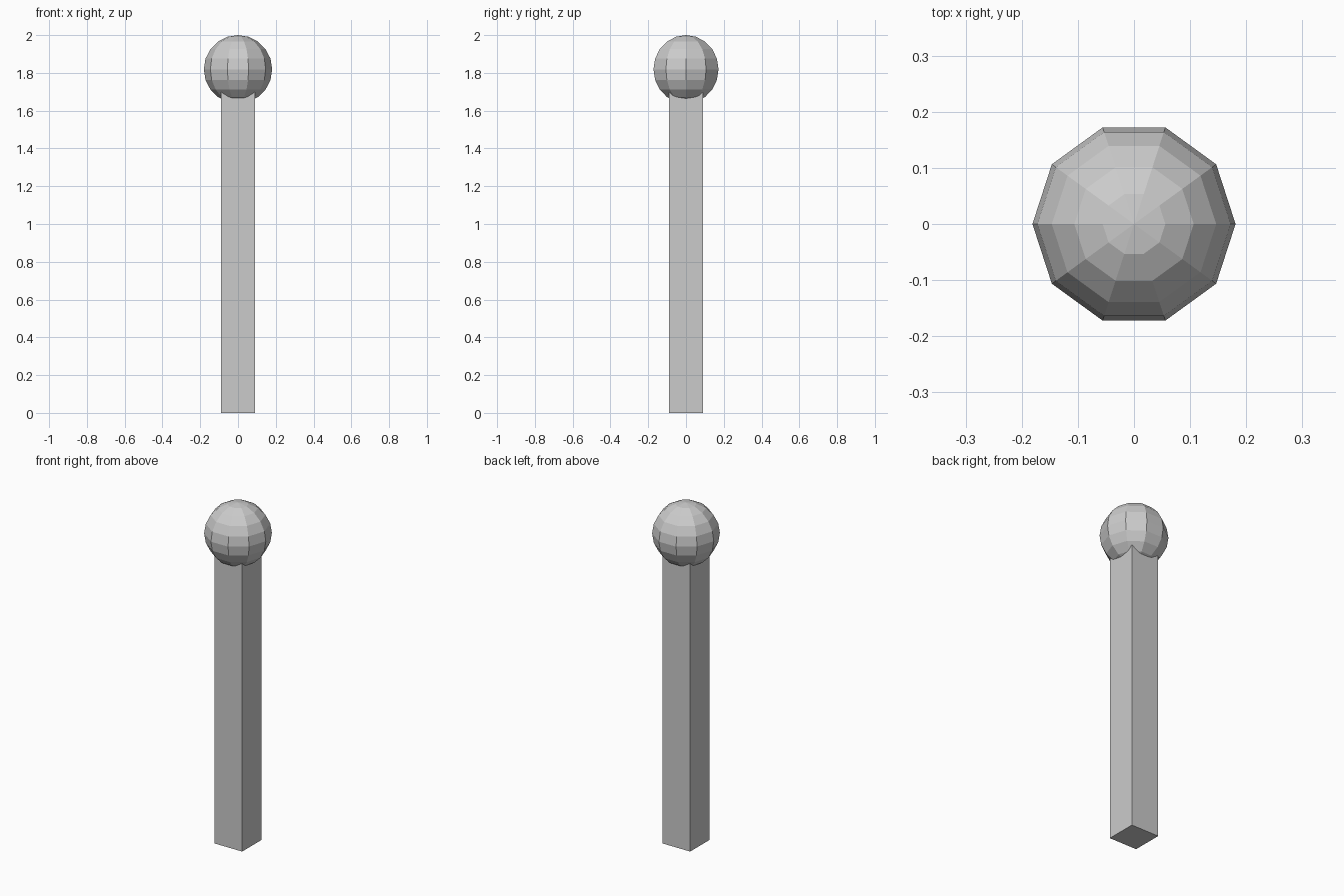
import bpy, bmesh
from math import sin, cos, pi, tau

if "Cube" in bpy.data.objects:
    bpy.data.objects.remove(bpy.data.objects["Cube"])

POST_W, RADIUS, CENTRE_Z = 0.18, 0.181, 1.819


def add_object(name, bm):
    bmesh.ops.recalc_face_normals(bm, faces=bm.faces)
    mesh = bpy.data.meshes.new(name)
    bm.to_mesh(mesh)
    bm.free()
    obj = bpy.data.objects.new(name, mesh)
    bpy.context.collection.objects.link(obj)
    return obj


# Square post, ending inside the ball
bm = bmesh.new()
bmesh.ops.create_cube(bm, size=1)
bmesh.ops.scale(bm, vec=(POST_W, POST_W, CENTRE_Z), verts=bm.verts)
bmesh.ops.translate(bm, vec=(0, 0, CENTRE_Z / 2), verts=bm.verts)
add_object("post", bm)

# Ten-sided ball finial, turned from a half circle so corners lie on the x axis
bm = bmesh.new()
profile = [bm.verts.new((RADIUS * sin(i * pi / 10), 0, CENTRE_Z + RADIUS * cos(i * pi / 10)))
           for i in range(11)]
edges = [bm.edges.new(pair) for pair in zip(profile, profile[1:])]
bmesh.ops.spin(bm, geom=profile + edges, cent=(0, 0, 0), axis=(0, 0, 1),
               angle=tau, steps=10)
bmesh.ops.remove_doubles(bm, verts=bm.verts, dist=1e-4)
add_object("ball_finial", bm)
